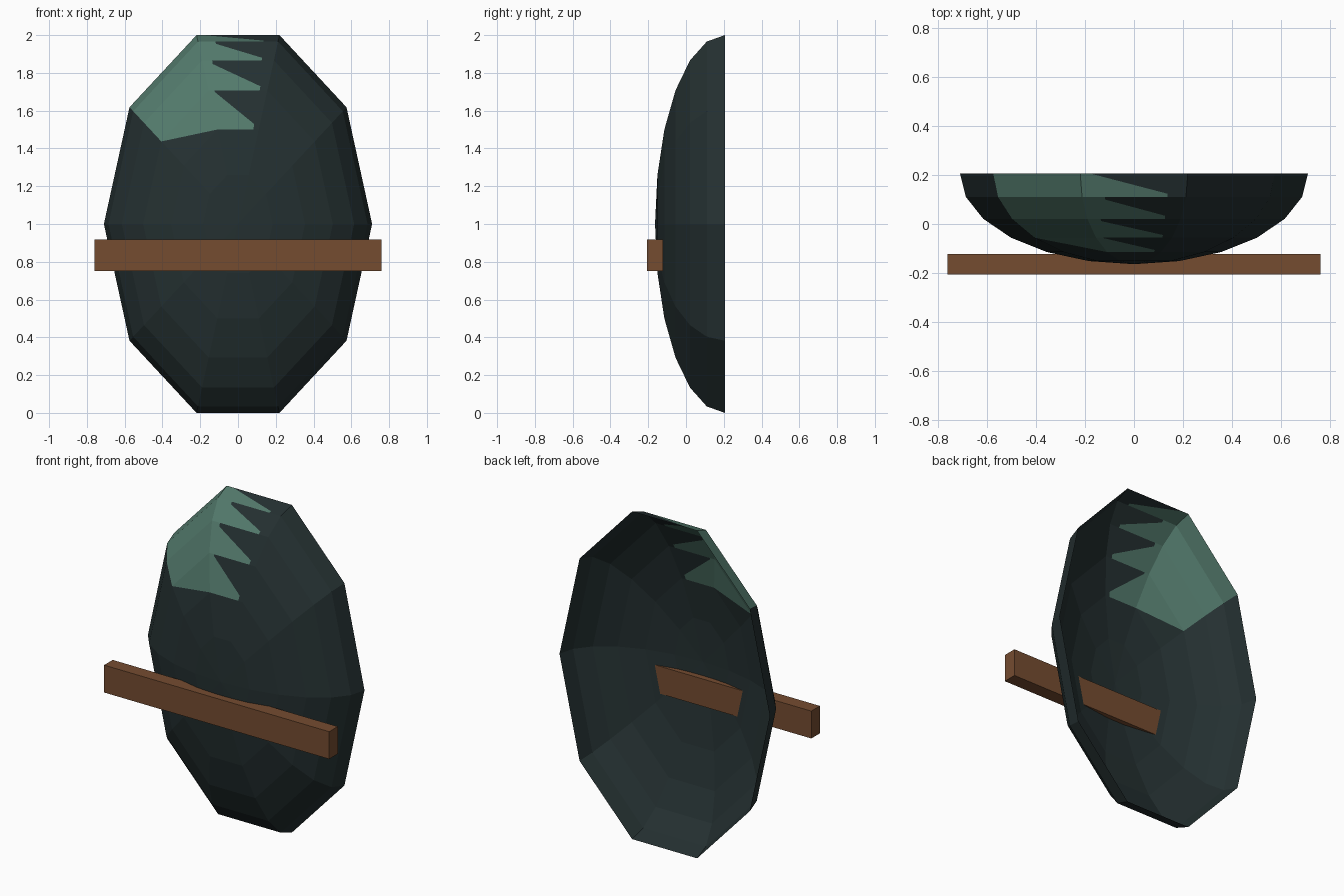
import bpy, bmesh, math
from mathutils import Vector

if "Cube" in bpy.data.objects:
    bpy.data.objects.remove(bpy.data.objects["Cube"])


def material(name, r, g, b):
    def lin(c):
        c /= 255
        return c / 12.92 if c <= 0.04045 else ((c + 0.055) / 1.055) ** 2.4
    m = bpy.data.materials.new(name)
    m.diffuse_color = (lin(r), lin(g), lin(b), 1)
    m.use_nodes = True
    m.node_tree.nodes["Principled BSDF"].inputs["Base Color"].default_value = m.diffuse_color
    return m


DARK = material("dark_shell", 36, 48, 49)
GREEN = material("pale_green", 83, 122, 108)
BROWN = material("brown_wood", 117, 76, 48)


def make_object(name, bm, mats):
    me = bpy.data.meshes.new(name)
    bm.to_mesh(me)
    bm.free()
    for m in mats:
        me.materials.append(m)
    ob = bpy.data.objects.new(name, me)
    bpy.context.collection.objects.link(ob)
    return ob


# Shell: open half ellipsoid, 10 sides and 6 rings, pole facing -y
SIDES, RINGS = 10, 6
RX, RY, RZ, RIM_Y = 0.71, 0.37, 1.0515, 0.206


def point(ring, side):
    t = math.radians(15 * ring)
    a = math.radians(36 * side)
    return Vector((RX * math.sin(t) * math.cos(a),
                   RIM_Y - RY * math.cos(t),
                   1 + RZ * math.sin(t) * math.sin(a)))


shell = bmesh.new()


def add_face(pts, mat):
    f = shell.faces.new([shell.verts.new(p) for p in pts])
    f.normal_update()
    if f.normal.dot(f.calc_center_median() - Vector((0, RIM_Y, 1))) < 0:
        f.normal_flip()
    f.material_index = mat


# Tooth shape in each ring of the top sector: tip u, notch u, notch v
TEETH = {2: (0.87, 0.10, 0.96), 3: (0.87, 0.14, 0.88),
         4: (0.83, 0.22, 0.88), 5: (0.82, 0.11, 0.98)}

for ring in range(RINGS):
    for side in range(SIDES):
        br, bl = point(ring, side), point(ring, side + 1)
        tr, tl = point(ring + 1, side), point(ring + 1, side + 1)
        if ring == 0:
            add_face([br, tr, tl], 0)
        elif side == 2 and ring in TEETH:
            # Jagged edge of the green patch
            tip, notch, nv = TEETH[ring]

            def at(u, v):
                return bl.lerp(br, u).lerp(tl.lerp(tr, u), v)
            edge = [at(tip, 0), at(tip, 0.14), at(notch, nv), at(notch, 1)]
            add_face([bl] + edge + [tl], 1)
            add_face([br] + edge + [tr], 0)
        elif side == 3 and ring == 2:
            # Slanted lower edge of the green patch
            add_face([br, tr, tl], 1)
            add_face([br, tl, bl], 0)
        else:
            add_face([br, tr, tl, bl], 1 if side == 3 and ring > 2 else 0)

bmesh.ops.remove_doubles(shell, verts=shell.verts, dist=0.0005)
make_object("shell", shell, [DARK, GREEN])

# Plank across the front
plank = bmesh.new()
bmesh.ops.create_cube(plank, size=1)
for v in plank.verts:
    v.co = Vector((v.co.x * 1.52, -0.1645 + v.co.y * 0.083, 0.834 + v.co.z * 0.167))
make_object("plank", plank, [BROWN])
